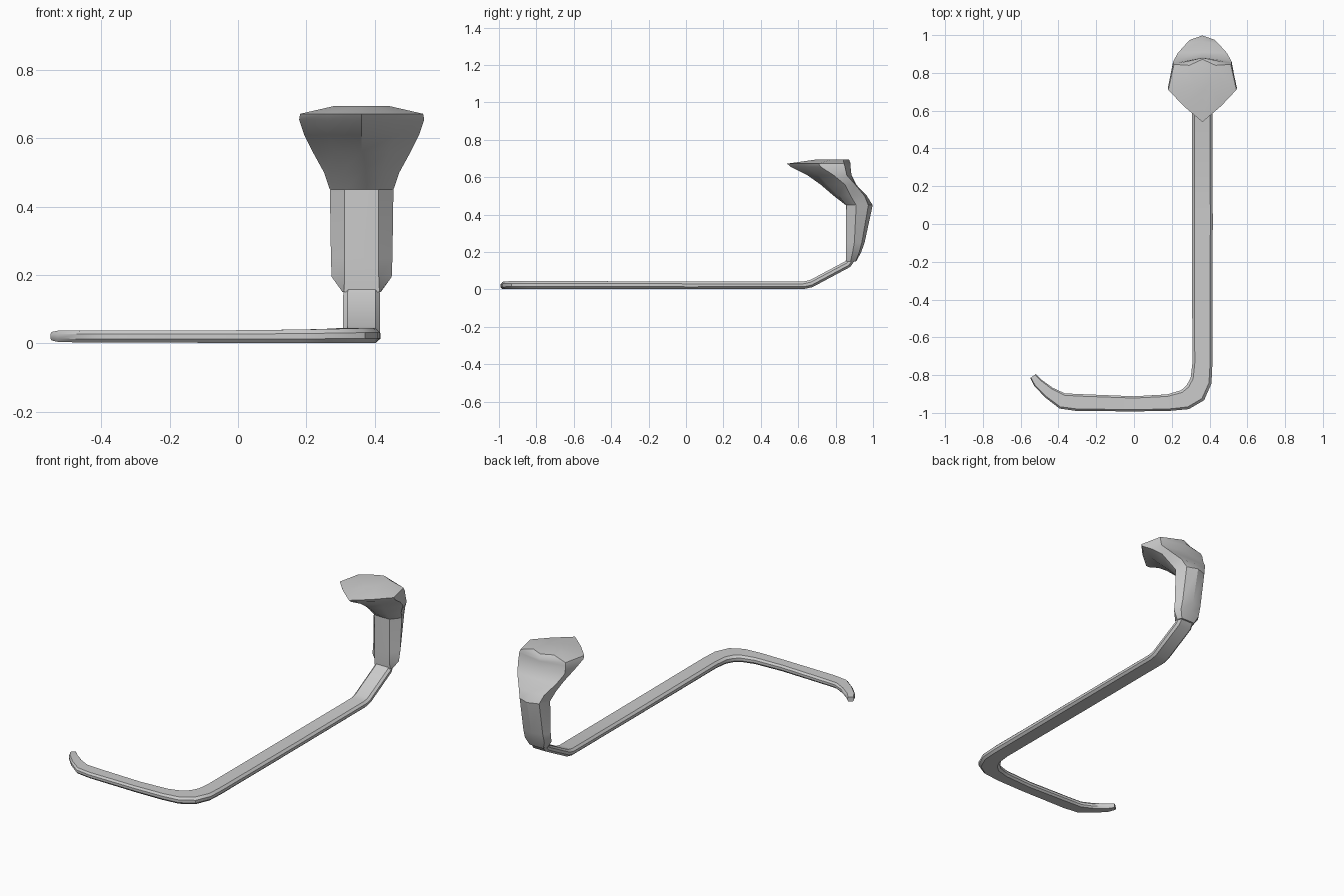
import bpy, bmesh, math
from mathutils import Vector

cube = bpy.data.objects.get("Cube")
if cube:
    bpy.data.objects.remove(cube)

grey = bpy.data.materials.new("plain grey")
grey.use_nodes = True
colour = (0.6, 0.6, 0.6, 1)
grey.diffuse_color = colour
grey.node_tree.nodes["Principled BSDF"].inputs["Base Color"].default_value = colour

CX = 0.362  # centre line of the long bar and head


def loft(name, rings, angle):
    """Skin a list of equal-sized rings and cap both ends."""
    bm = bmesh.new()
    rows = [[bm.verts.new(p) for p in ring] for ring in rings]
    n = len(rows[0])
    for a, b in zip(rows, rows[1:]):
        for i in range(n):
            j = (i + 1) % n
            bm.faces.new((a[i], a[j], b[j], b[i]))
    bm.faces.new(rows[0][::-1])
    bm.faces.new(rows[-1])
    bmesh.ops.recalc_face_normals(bm, faces=bm.faces)
    mesh = bpy.data.meshes.new(name)
    bm.to_mesh(mesh)
    bm.free()
    mesh.materials.append(grey)
    obj = bpy.data.objects.new(name, mesh)
    bpy.context.collection.objects.link(obj)
    bpy.ops.object.select_all(action='DESELECT')
    obj.select_set(True)
    bpy.context.view_layer.objects.active = obj
    bpy.ops.object.shade_smooth_by_angle(angle=math.radians(angle))
    return obj


def section(centre, tangent, width, height):
    """Chamfered rectangle set square to the path."""
    side = tangent.cross(Vector((0, 0, 1))).normalized()
    up = side.cross(tangent).normalized()
    shape = [(.5, -.2), (.5, .2), (.38, .5), (-.38, .5),
             (-.5, .2), (-.5, -.2), (-.38, -.5), (.38, -.5)]
    return [centre + side * u * width + up * v * height for u, v in shape]


# Body: thin bar from the curled tail tip, round the corner, to the raised stem
# x, y, z, width, height
path = [
    (-.535, -.805, .021, .035, .025), (-.51, -.84, .021, .05, .034),
    (-.45, -.893, .02, .065, .034), (-.38, -.937, .02, .085, .035),
    (-.3, -.945, .02, .09, .035), (0, -.952, .02, .08, .037),
    (.18, -.946, .021, .088, .039), (.27, -.93, .022, .108, .041),
    (.325, -.893, .023, .122, .043), (.355, -.83, .023, .114, .043),
    (CX, -.74, .023, .106, .043), (CX, 0, .022, .11, .04),
    (CX, .63, .022, .108, .04), (CX, .67, .031, .108, .04),
    (CX, .865, .135, .108, .04), (CX, .885, .165, .1, .04),
]
points = [Vector(p[:3]) for p in path]
rings = []
for i, p in enumerate(path):
    before = (points[i] - points[max(i - 1, 0)]).normalized()
    after = (points[min(i + 1, len(path) - 1)] - points[i]).normalized()
    rings.append(section(points[i], (before + after).normalized(), p[3], p[4]))
loft("body_bar", rings, 30)

# Neck and head: level outlines, mirrored about the centre line
# z, front y, (corner x, y), (side x, y), (back corner x, y), back y
levels = [
    (.15, .857, (.052, .857), (.056, .88), (.045, .908), .91),
    (.195, .855, (.05, .855), (.088, .89), (.065, .925), .935),
    (.25, .855, (.05, .855), (.09, .9), (.065, .94), .955),
    (.45, .855, (.05, .857), (.093, .91), (.065, .975), .998),
    (.5, .79, (.06, .815), (.11, .88), (.085, .955), .967),
    (.56, .72, (.08, .755), (.143, .85), (.13, .905), .91),
    (.61, .65, (.1, .71), (.168, .79), (.155, .86), .885),
    (.655, .56, (.1, .64), (.183, .72), (.155, .85), .88),
    (.672, .54, (.1, .625), (.18, .71), (.15, .845), .88),
    (.695, .7, (.04, .74), (.08, .78), (.07, .84), .872),
]
rings = []
for z, front, corner, side, back_corner, back in levels:
    half = (corner, side, back_corner)
    ring = [(CX, front, z)]
    ring += [(CX + x, y, z) for x, y in half]
    ring += [(CX, back, z)]
    ring += [(CX - x, y, z) for x, y in reversed(half)]
    rings.append(ring)
loft("neck_and_head", rings, 32)
